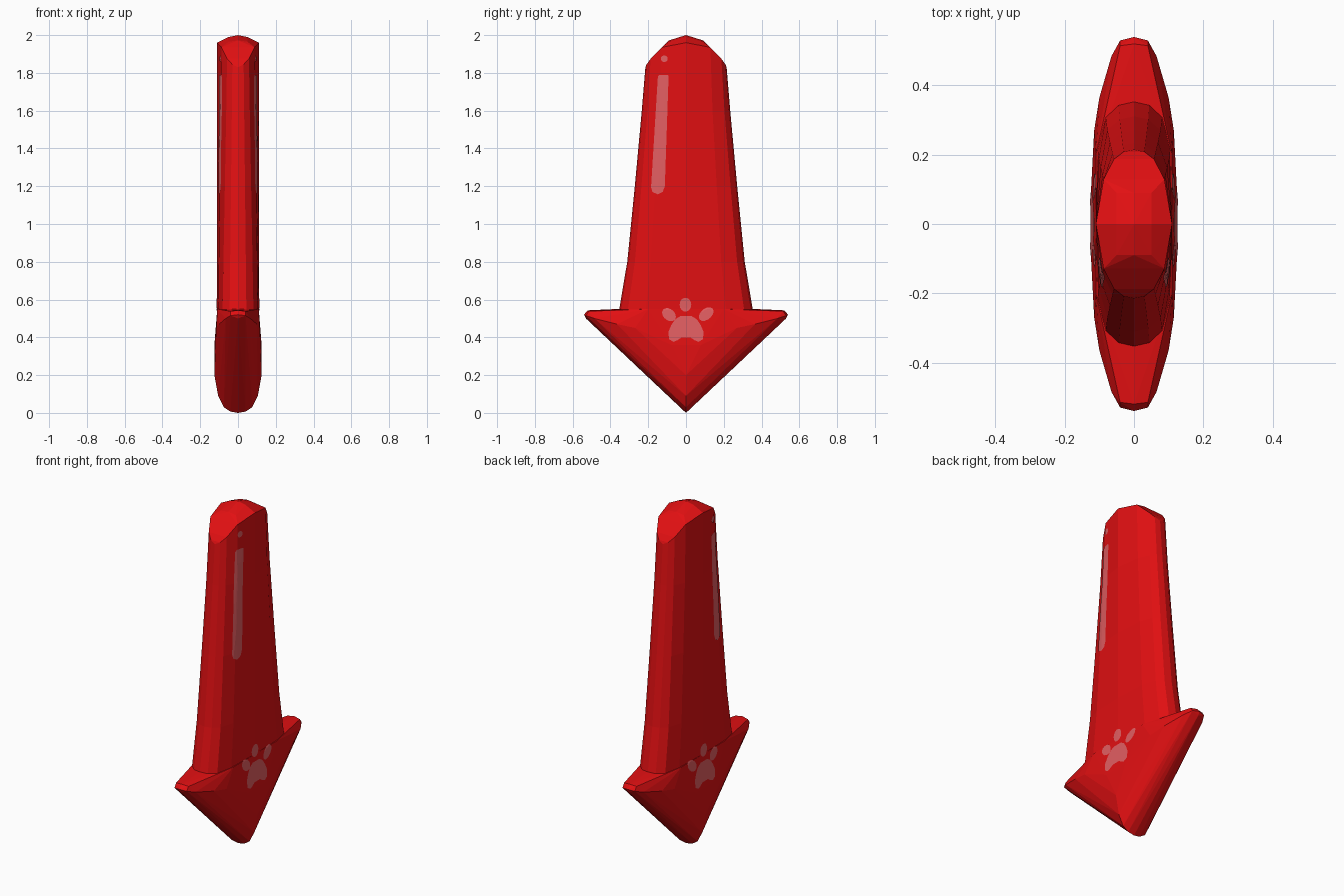
import bpy, bmesh, math
from mathutils import Vector
from mathutils.bvhtree import BVHTree

if "Cube" in bpy.data.objects:
    bpy.data.objects.remove(bpy.data.objects["Cube"])


def material(name, color):
    m = bpy.data.materials.new(name)
    m.diffuse_color = (*color, 1)
    m.use_nodes = True
    m.node_tree.nodes["Principled BSDF"].inputs["Base Color"].default_value = m.diffuse_color
    return m


RED = material("red", (0.76, 0.005, 0.006))
PINK = material("pink highlight", (0.76, 0.112, 0.12))


def finish(name, bm, mat):
    if mat is RED:
        bmesh.ops.recalc_face_normals(bm, faces=bm.faces)
    me = bpy.data.meshes.new(name)
    bm.to_mesh(me)
    ob = bpy.data.objects.new(name, me)
    bpy.context.collection.objects.link(ob)
    me.materials.append(mat)
    return BVHTree.FromBMesh(bm)


def hull(name, points):
    bm = bmesh.new()
    for p in sorted(set(points)):
        bm.verts.new(p)
    r = bmesh.ops.convex_hull(bm, input=bm.verts)
    junk = set(r["geom_interior"]) | set(r["geom_unused"])
    bmesh.ops.delete(bm, geom=[g for g in junk if isinstance(g, bmesh.types.BMVert)], context='VERTS')
    return finish(name, bm, RED)


def section(h, t):
    """Bevelled lens outline; t runs from 0 at the base to 1 at the top."""
    a, b, c = 0.106 - 0.018 * t, 0.083 - 0.025 * t, 0.045 - 0.015 * t
    q = [(0.11, 0), (a, 0.6 * h), (b, 0.87 * h), (c, 0.97 * h), (0, h)]
    q += [(-x, y) for x, y in q[-2::-1]]
    return q + [(x, -y) for x, y in q[-2:0:-1]]


# shaft: tapered loft with an arched upper rim
levels = [(0.48, 0.365), (0.55, 0.353), (0.8, 0.311), (1.2, 0.271), (1.6, 0.234), (1.83, 0.215)]
bm = bmesh.new()
rings = []
for z, h in levels:
    rings.append([bm.verts.new((x, y, z)) for x, y in section(h, (z - 0.48) / 1.35)])
lift = [0.13, 0.105, 0.045, 0.015, 0]
lift += lift[-2::-1]
lift += lift[-2:0:-1]
rim = [(x, y, 1.83 + d) for (x, y), d in zip(section(0.215, 1), lift)]
# the rim replaces the last level
for v, p in zip(rings[-1], rim):
    v.co = p
for r0, r1 in zip(rings, rings[1:]):
    for i in range(len(r0)):
        j = (i + 1) % len(r0)
        bm.faces.new((r0[i], r0[j], r1[j], r1[i]))
bm.faces.new(rings[0][::-1])
shaft = finish("arrow_shaft", bm, RED)

# domed end of the shaft
ridge = [(x, y, z) for x, z in ((-0.05, 1.99), (0, 2.0), (0.05, 1.99)) for y in (0,)]
ridge += [(x, s * 0.09, z) for x, z in ((-0.05, 1.965), (0, 1.972), (0.05, 1.965)) for s in (-1, 1)]
hull("shaft_cap", rim + ridge)

# arrow head: rounded wedge
key = [(0, 0.54, 0.52), (0, 0.52, 0.543), (0, 0.3, 0.553), (0, 0, 0), (0, 0.53, 0.5),
       (0.04, 0.53, 0.515), (0.04, 0.515, 0.538), (0.04, 0, 0.007),
       (0.065, 0.485, 0.5), (0.075, 0.36, 0.54), (0.075, 0, 0.03),
       (0.1, 0.365, 0.47), (0.105, 0, 0.09), (0.115, 0.27, 0.45),
       (0.125, 0.08, 0.36), (0.125, 0, 0.2), (0.11, 0.2, 0.55)]
head = hull("arrow_head", [(sx * x, sy * y, z) for x, y, z in key for sx in (1, -1) for sy in (1, -1)])


def surface(y, z):
    hits = [t.ray_cast(Vector((1, y, z)), Vector((-1, 0, 0)))[0] for t in (shaft, head)]
    return max(h.x for h in hits if h) + 0.003


def decal(name, outline, rings=4):
    """Thin skin laid over both broad sides, following the surface."""
    n = len(outline)
    cy, cz = sum(p[0] for p in outline) / n, sum(p[1] for p in outline) / n
    for label, s in (("right", 1), ("left", -1)):
        bm = bmesh.new()

        def vert(y, z):
            return bm.verts.new((s * surface(y, z), y, z))
        centre = vert(cy, cz)
        prev = None
        for k in range(1, rings + 1):
            f = k / rings
            cur = [vert(cy + (y - cy) * f, cz + (z - cz) * f) for y, z in outline]
            for i in range(n):
                j = (i + 1) % n
                q = [centre, cur[i], cur[j]] if prev is None else [prev[i], cur[i], cur[j], prev[j]]
                bm.faces.new(q)
            prev = cur
        bm.normal_update()
        for f in list(bm.faces):
            if f.normal.x * s < 0:
                f.normal_flip()
        finish(name + "_" + label, bm, PINK)


def oval(y, z, ry, rz, tilt=0, n=14):
    c, s = math.cos(tilt), math.sin(tilt)
    pts = [(ry * math.cos(a), rz * math.sin(a)) for a in (2 * math.pi * i / n for i in range(n))]
    return [(y + c * u - s * v, z + s * u + c * v) for u, v in pts]


# gloss streak and dot
left = [(-0.185 + 0.036 * i / 8, 1.195 + 0.585 * i / 8) for i in range(9)]
right = [(-0.092 - 0.02 * i / 8, 1.785 - 0.585 * i / 8) for i in range(9)]
decal("gloss_streak", left + [(-0.14, 1.79), (-0.1, 1.79)] + right
      + [(-0.123, 1.17), (-0.15, 1.157), (-0.178, 1.17)])
decal("gloss_dot", oval(-0.115, 1.875, 0.018, 0.018), 2)

# paw print: three toes and a pad
decal("paw_toe_a", oval(-0.09, 0.52, 0.041, 0.03, -0.7))
decal("paw_toe_b", oval(-0.003, 0.573, 0.031, 0.037))
decal("paw_toe_c", oval(0.107, 0.523, 0.045, 0.029, 0.7))
half = [(0.03, 0.512), (0.058, 0.495), (0.078, 0.465), (0.093, 0.43), (0.09, 0.39),
        (0.065, 0.376), (0.045, 0.385), (0.025, 0.398)]
decal("paw_pad", half + [(-y, z) for y, z in half[::-1]])
